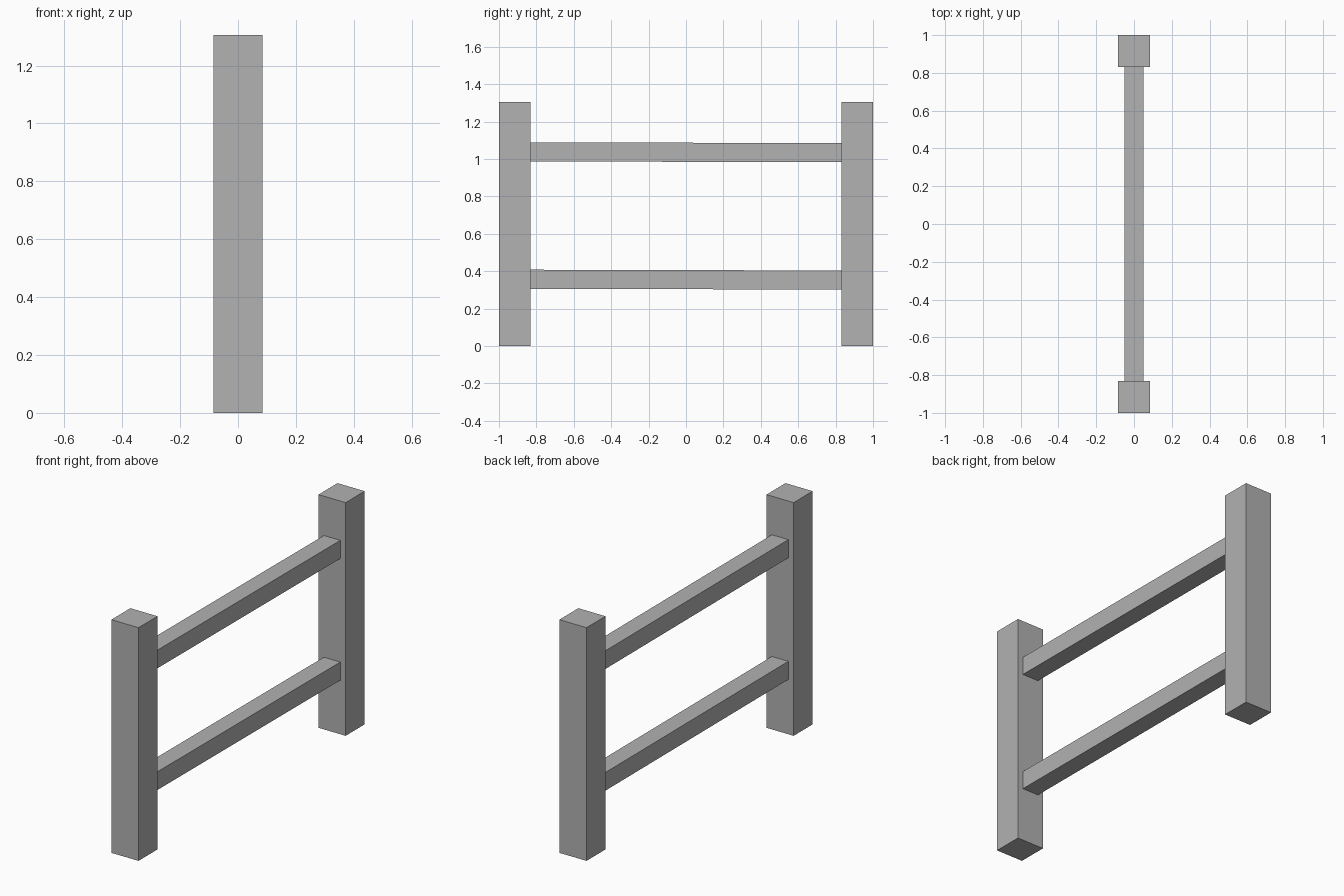
import bpy
import math

if "Cube" in bpy.data.objects:
    bpy.data.objects.remove(bpy.data.objects["Cube"])

# Mid-dark grey for all parts
grey = bpy.data.materials.new("grey")
grey.diffuse_color = (0.445, 0.445, 0.445, 1)
grey.use_nodes = True
grey.node_tree.nodes["Principled BSDF"].inputs["Base Color"].default_value = grey.diffuse_color


def box(name, size, loc, tilt=0.0):
    bpy.ops.mesh.primitive_cube_add(size=1, location=loc, rotation=(tilt, 0, 0))
    ob = bpy.context.object
    ob.name = name
    ob.scale = size
    bpy.ops.object.transform_apply(location=False, rotation=True, scale=True)
    ob.data.materials.append(grey)
    return ob


POST = 0.168
HEIGHT = 1.305

# Square end posts
for name, side in (("front_post", -1), ("back_post", 1)):
    box(name, (POST, POST, HEIGHT), (0, side * (1 - POST / 2), HEIGHT / 2))

# Horizontal rails, sagging very slightly towards the back
span = 2 * (1 - POST) + 0.01
for name, z in (("lower_rail", 0.355), ("upper_rail", 1.036)):
    box(name, (0.102, span, 0.102), (0, 0, z), math.atan(-0.0025))
